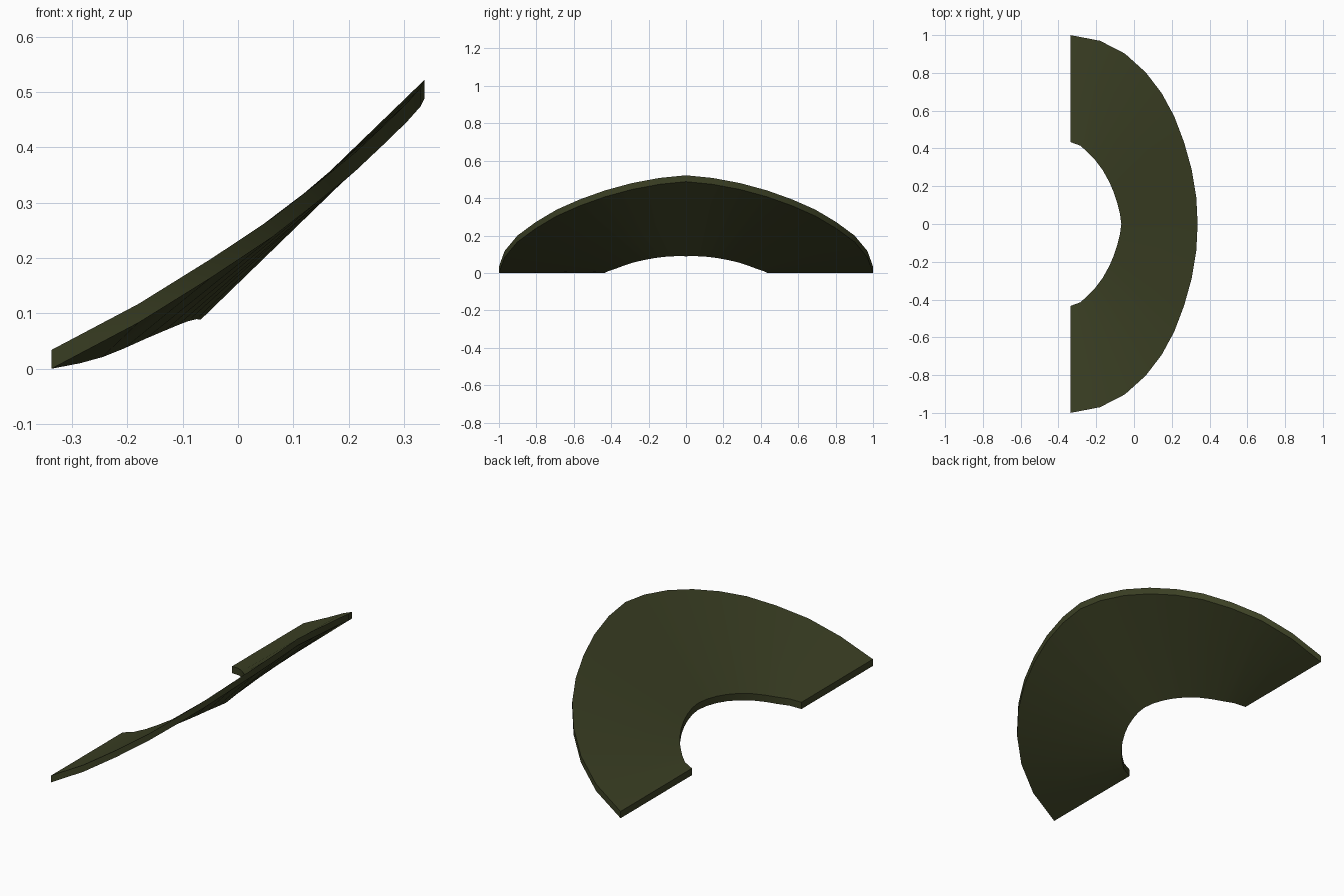
import bpy, bmesh, math

if "Cube" in bpy.data.objects:
    bpy.data.objects.remove(bpy.data.objects["Cube"])

THICK = 0.034

# Half outlines (underside), from the side tip to the centre line
outer = [(-.337, 1.0, 0), (-.18, .97, .083), (-.048, .902, .165), (.062, .803, .238),
         (.147, .692, .304), (.213, .57, .358), (.265, .433, .407), (.305, .29, .446),
         (.33, .14, .474), (.337, 0, .488)]
inner = [(-.337, .434, 0), (-.285, .415, .01), (-.245, .38, .021), (-.205, .338, .037),
         (-.165, .284, .055), (-.132, .225, .069), (-.108, .17, .079), (-.09, .115, .086),
         (-.075, .057, .0895), (-.067, 0, .089)]


def full(half):
    return half + [(x, -y, z) for x, y, z in reversed(half[:-1])]


# Colour
mat = bpy.data.materials.new("dark_olive")
mat.diffuse_color = (.045, .052, .018, 1)
mat.use_nodes = True
mat.node_tree.nodes["Principled BSDF"].inputs["Base Color"].default_value = mat.diffuse_color

# Curved brim: ruled sheet between both outlines, pushed up to thickness
bm = bmesh.new()
rings = [[bm.verts.new((x, y, z + dz)) for x, y, z in full(h)]
         for dz in (THICK, 0) for h in (outer, inner)]
ot, it, ob, ib = rings
loop = [ot, it, ib, ob]
for a, b in zip(loop, loop[1:] + loop[:1]):
    for i in range(len(a) - 1):
        bm.faces.new((a[i], a[i + 1], b[i + 1], b[i]))
for k in (0, -1):                      # straight end caps
    bm.faces.new([r[k] for r in loop])
bmesh.ops.recalc_face_normals(bm, faces=bm.faces)

mesh = bpy.data.meshes.new("brim")
bm.to_mesh(mesh)
bm.free()
mesh.materials.append(mat)
brim = bpy.data.objects.new("brim", mesh)
bpy.context.collection.objects.link(brim)
bpy.context.view_layer.objects.active = brim
brim.select_set(True)
bpy.ops.object.shade_smooth_by_angle(angle=math.radians(30))
